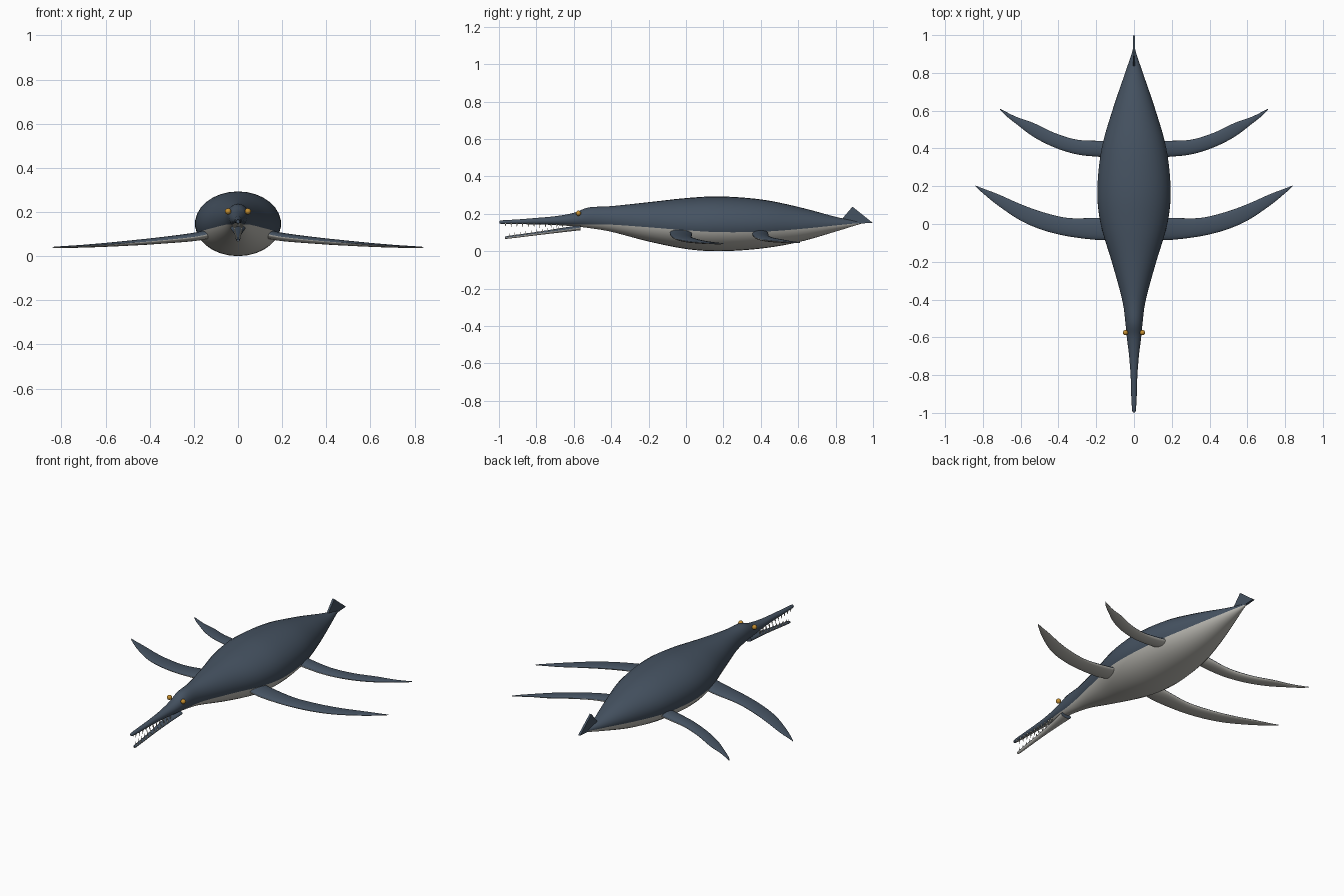
import bpy, bmesh, math
from mathutils import Vector

cube = bpy.data.objects.get("Cube")
if cube:
    bpy.data.objects.remove(cube, do_unlink=True)


def material(name, rgb):
    m = bpy.data.materials.new(name)
    m.use_nodes = True
    m.diffuse_color = (*rgb, 1)
    bsdf = m.node_tree.nodes["Principled BSDF"]
    bsdf.inputs["Base Color"].default_value = (*rgb, 1)
    bsdf.inputs["Roughness"].default_value = 0.7
    return m


SLATE = material("slate blue skin", (0.06, 0.085, 0.12))
PALE = material("pale grey belly", (0.50, 0.49, 0.45))
IVORY = material("ivory teeth", (0.80, 0.78, 0.68))
AMBER = material("amber eyes", (0.55, 0.27, 0.03))


def finish(name, bm, mats, angle=50):
    """Turn a bmesh into a smooth shaded object."""
    bmesh.ops.recalc_face_normals(bm, faces=bm.faces)
    mesh = bpy.data.meshes.new(name)
    bm.to_mesh(mesh)
    bm.free()
    for m in mats:
        mesh.materials.append(m)
    ob = bpy.data.objects.new(name, mesh)
    bpy.context.collection.objects.link(ob)
    bpy.ops.object.select_all(action='DESELECT')
    ob.select_set(True)
    bpy.context.view_layer.objects.active = ob
    bpy.ops.object.shade_smooth_by_angle(angle=math.radians(angle))
    return ob


def refine(rows, steps):
    """Smoothly interpolate rows of numbers (Catmull-Rom)."""
    out = []
    for i in range(len(rows) - 1):
        quad = [rows[max(0, min(len(rows) - 1, i + k))] for k in (-1, 0, 1, 2)]
        for s in range(steps):
            t = s / steps
            out.append([b + t / 2 * (c - a + t * (2*a - 5*b + 4*c - d + t * (3*(b - c) + d - a)))
                        for a, b, c, d in zip(*quad)])
    return out + [list(rows[-1])]


UP, LOW = 18, 12


def section(half_w, half_h, split):
    """Ellipse whose upper and lower arcs meet at the height split."""
    a = math.asin(max(-0.97, min(0.97, split / half_h)))
    angles = [a + (math.pi - 2*a) * i / UP for i in range(UP)]
    angles += [math.pi - a + (math.pi + 2*a) * i / LOW for i in range(LOW)]
    return [(half_w * math.cos(t), half_h * math.sin(t)) for t in angles]


def loft(name, rings):
    """Skin the rings; upper arcs are slate, lower arcs pale."""
    bm = bmesh.new()
    loops = [[bm.verts.new(p) for p in ring] for ring in rings]
    n = UP + LOW
    for a, b in zip(loops, loops[1:]):
        for k in range(n):
            f = bm.faces.new((a[k], a[(k+1) % n], b[(k+1) % n], b[k]))
            f.material_index = 0 if k < UP else 1
    bm.faces.new(loops[0])
    bm.faces.new(loops[-1])
    return finish(name, bm, (SLATE, PALE))


def trunk(name, rows, steps=6):
    """Rows are y, half width, top, bottom, colour split height."""
    rings = []
    for y, w, top, bot, split in refine(rows, steps):
        mid, h = (top + bot) / 2, (top - bot) / 2
        rings.append([(x, y, mid + z) for x, z in section(w, h, split - mid)])
    return loft(name, rings)


# Body with the head and upper jaw
trunk("body", [
    (-0.998, 0.003, 0.160, 0.150, 0.14), (-0.985, 0.010, 0.165, 0.146, 0.14),
    (-0.90, 0.015, 0.170, 0.145, 0.14), (-0.80, 0.018, 0.178, 0.143, 0.142),
    (-0.70, 0.026, 0.187, 0.140, 0.143), (-0.60, 0.038, 0.205, 0.133, 0.144),
    (-0.52, 0.046, 0.234, 0.124, 0.143), (-0.40, 0.063, 0.241, 0.104, 0.142),
    (-0.20, 0.118, 0.262, 0.052, 0.128), (0.0, 0.177, 0.284, 0.012, 0.112),
    (0.18, 0.195, 0.293, 0.0, 0.102), (0.40, 0.172, 0.277, 0.014, 0.104),
    (0.60, 0.115, 0.237, 0.048, 0.118), (0.80, 0.047, 0.184, 0.105, 0.138),
    (0.90, 0.013, 0.163, 0.136, 0.148), (0.935, 0.004, 0.155, 0.146, 0.150)])

# Open lower jaw
trunk("lower_jaw", [
    (-0.965, 0.004, 0.077, 0.068, 0.072), (-0.95, 0.009, 0.082, 0.067, 0.074),
    (-0.80, 0.014, 0.103, 0.085, 0.094), (-0.68, 0.022, 0.122, 0.099, 0.110),
    (-0.565, 0.034, 0.140, 0.112, 0.126)], 4)


# Flippers: rows are x, leading edge y, trailing edge y, height, half thickness
def flippers(name, rows):
    rows = refine(rows, 5)
    for side, s in (("left", 1), ("right", -1)):
        rings = []
        for x, lead, trail, z, thick in rows:
            rings.append([(s * x, (lead + trail) / 2 + u, z + v)
                          for u, v in section((trail - lead) / 2, thick, 0)])
        loft(f"{side}_{name}", rings)


flippers("front_flipper", [
    (0.11, -0.085, 0.03, 0.105, 0.022), (0.20, -0.084, 0.032, 0.087, 0.019),
    (0.35, -0.065, 0.032, 0.071, 0.015), (0.48, -0.033, 0.062, 0.060, 0.012),
    (0.60, 0.018, 0.105, 0.051, 0.009), (0.72, 0.098, 0.158, 0.044, 0.006),
    (0.80, 0.163, 0.188, 0.041, 0.004), (0.84, 0.200, 0.204, 0.040, 0.002)])
flippers("rear_flipper", [
    (0.11, 0.350, 0.435, 0.105, 0.022), (0.175, 0.355, 0.440, 0.090, 0.019),
    (0.30, 0.368, 0.446, 0.075, 0.015), (0.42, 0.405, 0.482, 0.063, 0.012),
    (0.53, 0.460, 0.534, 0.055, 0.009), (0.62, 0.527, 0.566, 0.050, 0.006),
    (0.68, 0.575, 0.595, 0.047, 0.004), (0.71, 0.607, 0.611, 0.046, 0.002)])

# Upright tail fin
bm = bmesh.new()
outline = [(0.83, 0.168), (0.89, 0.238), (0.998, 0.152), (0.90, 0.146)]
fin = bm.faces.new([bm.verts.new((-0.006, y, z)) for y, z in outline])
ext = bmesh.ops.extrude_face_region(bm, geom=[fin])
for v in ext["geom"]:
    if isinstance(v, bmesh.types.BMVert):
        v.co.x = 0.006
finish("tail_fin", bm, (SLATE,), 30)

# Eyes
for side, s in (("left", 1), ("right", -1)):
    bm = bmesh.new()
    bmesh.ops.create_uvsphere(bm, u_segments=16, v_segments=10, radius=0.014)
    bmesh.ops.translate(bm, verts=bm.verts, vec=(s * 0.045, -0.575, 0.203))
    finish(f"{side}_eye", bm, (AMBER,))


# Rows of pointed teeth on both jaws
def teeth(name, start, end, count, length):
    bm = bmesh.new()
    start, end = Vector(start), Vector(end)
    for i in range(count):
        p = start.lerp(end, i / (count - 1))
        for s in (1, -1):
            cone = bmesh.ops.create_cone(bm, segments=6, radius1=0.004, radius2=0,
                                         depth=abs(length), cap_ends=True)["verts"]
            for v in cone:
                v.co.z *= math.copysign(1, length)
                v.co += Vector((s * p.x, p.y, p.z + length / 2))
    finish(name, bm, (IVORY,), 30)


teeth("upper_teeth", (0.008, -0.965, 0.151), (0.020, -0.66, 0.144), 11, -0.022)
teeth("lower_teeth", (0.006, -0.945, 0.078), (0.016, -0.68, 0.115), 10, 0.018)
